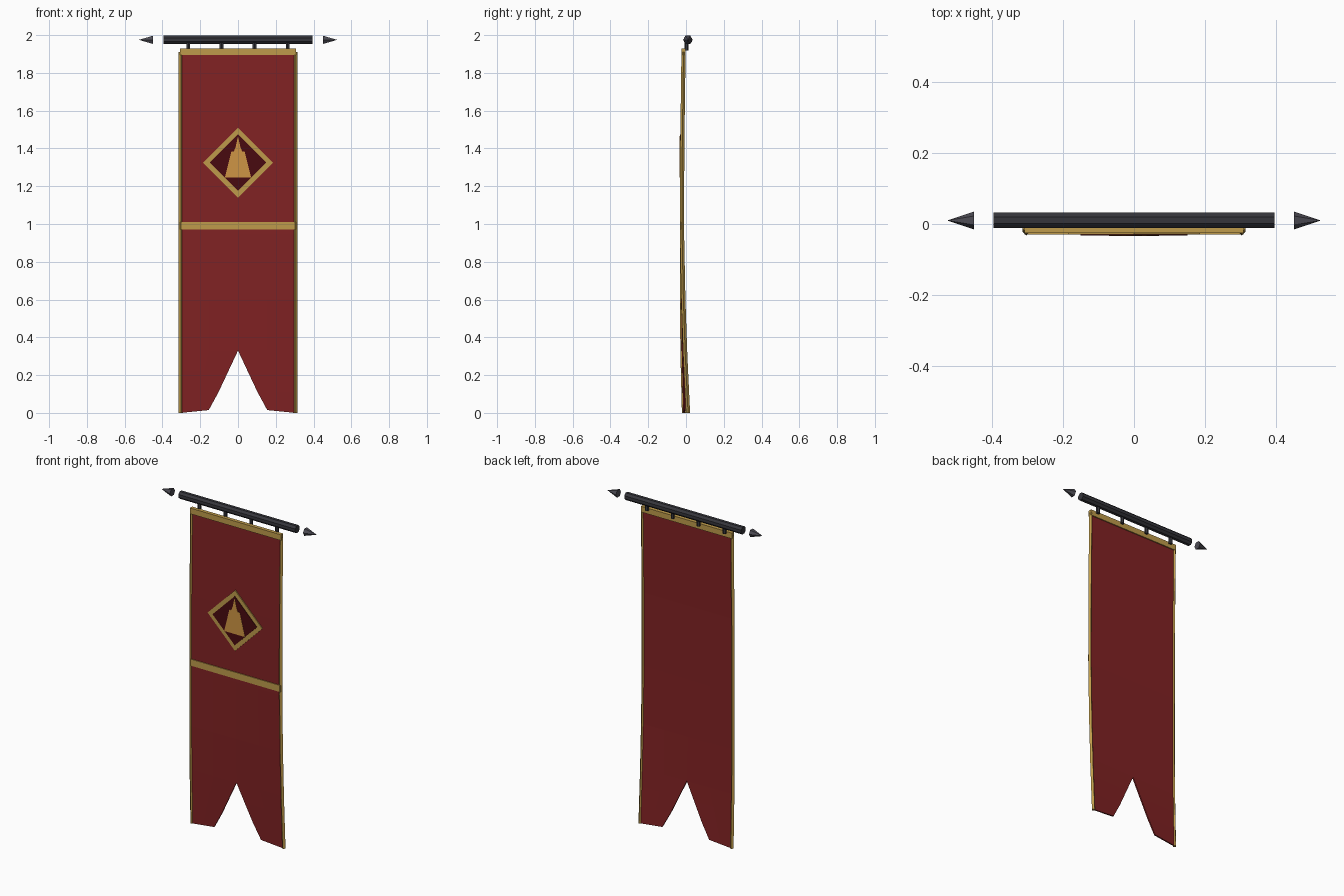
import bpy, bmesh, math
from mathutils import Matrix

if "Cube" in bpy.data.objects:
    bpy.data.objects.remove(bpy.data.objects["Cube"])


def material(name, rgb):
    m = bpy.data.materials.new(name)
    m.diffuse_color = (*rgb, 1)
    m.use_nodes = True
    m.node_tree.nodes["Principled BSDF"].inputs["Base Color"].default_value = m.diffuse_color
    return m


RED = material("cloth red", (0.22, 0.016, 0.017))
GOLD = material("trim gold", (0.52, 0.33, 0.07))
ORANGE = material("emblem orange gold", (0.62, 0.30, 0.058))
DARK = material("dark red", (0.065, 0.003, 0.005))
IRON = material("dark iron", (0.036, 0.036, 0.044))
STEEL = material("grey iron", (0.075, 0.072, 0.09))


def finish(bm, name, mat):
    bmesh.ops.recalc_face_normals(bm, faces=bm.faces[:])
    me = bpy.data.meshes.new(name)
    bm.to_mesh(me)
    bm.free()
    me.materials.append(mat)
    ob = bpy.data.objects.new(name, me)
    bpy.context.collection.objects.link(ob)
    return ob


def plate(name, outline, y0, y1, mat):
    """Extrude an (x, z) outline from y0 to y1."""
    bm = bmesh.new()
    f = bm.faces.new([bm.verts.new((x, y0, z)) for x, z in outline])
    ext = bmesh.ops.extrude_face_region(bm, geom=[f])["geom"]
    for v in ext:
        if isinstance(v, bmesh.types.BMVert):
            v.co.y = y1
    return finish(bm, name, mat)


def cone(name, r1, r2, depth, sides, matrix, mat):
    bm = bmesh.new()
    bmesh.ops.create_cone(bm, cap_ends=True, segments=sides, radius1=r1,
                          radius2=r2, depth=depth, matrix=matrix)
    return finish(bm, name, mat)


def rect(hx, z0, z1):
    return [(-hx, z0), (hx, z0), (hx, z1), (-hx, z1)]


# Sway of the cloth: bowed forward in the middle, twisted at the bottom
PROFILE = [(0, 0.0), (0.3, -0.011), (0.6, -0.018), (0.95, -0.021),
           (1.4, -0.02), (1.92, -0.013)]


def sway(x, z):
    for (z0, a), (z1, b) in zip(PROFILE, PROFILE[1:]):
        if z <= z1:
            break
    y = a + (b - a) * (z - z0) / (z1 - z0)
    return y + 0.011 * (x / 0.31) * max(0, 0.95 - z) / 0.95


# Swallow-tailed cloth
NOTCH = 0.33
rows = [0, 0.11, 0.22, NOTCH, 0.6, 0.95, 1.4, 1.92]
bm = bmesh.new()
for s in (-1, 1):
    grid = []
    for z in rows:
        inner = 0.155 * max(0, 1 - z / NOTCH)
        line = []
        for u in (0, 0.5, 1):
            x = s * (inner + (0.305 - inner) * u)
            zz = z + (0.015 * (1 - u) if z == 0 else 0)
            line.append(bm.verts.new((x, sway(x, zz), zz)))
        grid.append(line)
    for a, b in zip(grid, grid[1:]):
        for i in range(2):
            bm.faces.new((a[i], a[i + 1], b[i + 1], b[i]))
bmesh.ops.remove_doubles(bm, verts=bm.verts[:], dist=0.0001)
cloth = finish(bm, "cloth", RED)
mod = cloth.modifiers.new("thickness", 'SOLIDIFY')
mod.thickness = 0.008
mod.offset = 0

# Four-sided gold cords down both edges
for s, side in ((-1, "left"), (1, "right")):
    bm = bmesh.new()
    rings = []
    for z in (0, 0.3, 0.6, 0.95, 1.4, 1.91):
        cx, r = s * 0.303, 0.011
        cy = sway(cx, z)
        rings.append([bm.verts.new((cx + dx * r, cy + dy * r, z))
                      for dx, dy in ((1, 0), (0, 1), (-1, 0), (0, -1))])
    for a, b in zip(rings, rings[1:]):
        for i in range(4):
            j = (i + 1) % 4
            bm.faces.new((a[i], a[j], b[j], b[i]))
    bm.faces.new(rings[0])
    bm.faces.new(rings[-1])
    finish(bm, side + "_edge_trim", GOLD)

# Gold bands
plate("top_band", rect(0.308, 1.895, 1.93), -0.025, -0.003, GOLD)
plate("middle_band", rect(0.308, 0.97, 1.01), -0.0295, -0.021, GOLD)


# Diamond emblem
def diamond(r):
    return [(0, 1.325 - r), (r, 1.325), (0, 1.325 + r), (-r, 1.325)]


plate("emblem_border", diamond(0.185), -0.0295, -0.022, GOLD)
plate("emblem_field", diamond(0.15), -0.032, -0.026, DARK)
half = [(0.07, 1.245), (0.035, 1.385), (0.022, 1.385), (0.012, 1.41)]
plate("emblem_spire", half + [(0, 1.465)] + [(-x, z) for x, z in half[::-1]],
      -0.0335, -0.030, ORANGE)

# Rod, finials and hangers
ROD = Matrix.Translation((0, 0.01, 1.975))
turn = Matrix.Rotation(math.pi / 2, 4, 'Y')
cone("rod", 0.0235, 0.0235, 0.79, 8,
     ROD @ turn @ Matrix.Rotation(math.pi / 8, 4, 'Z'), IRON)
for s, side in ((-1, "left"), (1, "right")):
    cone(side + "_finial", 0.025, 0, 0.075, 6,
         ROD @ Matrix.Translation((s * 0.4875, 0, 0))
         @ Matrix.Rotation(s * math.pi / 2, 4, 'Y'), STEEL)
for i in range(4):
    cone("hanger_%d" % (i + 1), 0.011, 0.011, 0.05, 6,
         Matrix.Translation((-0.2625 + 0.175 * i, 0.003, 1.943)), IRON)
